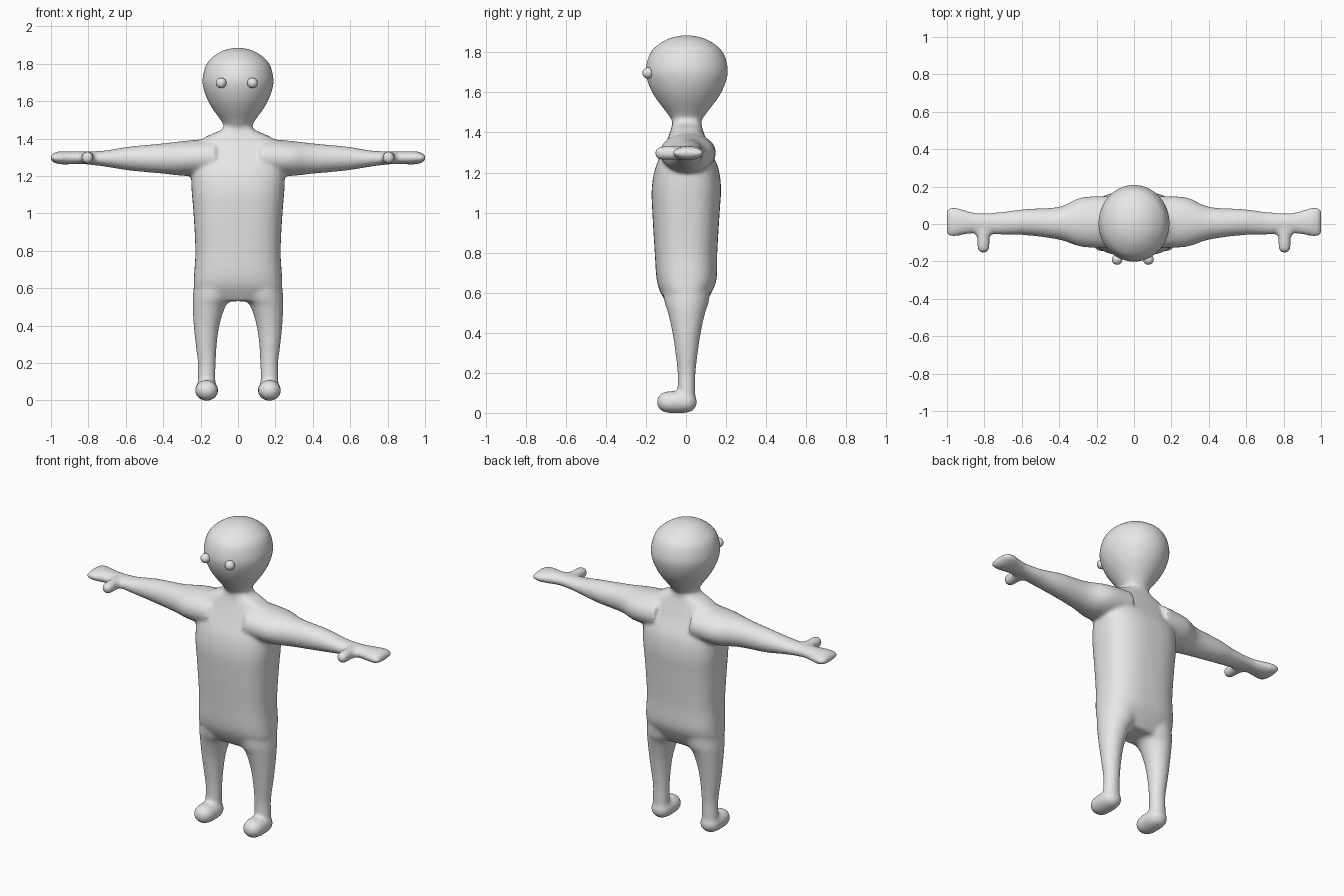
import bpy
import bmesh
import math
from mathutils import Vector

cube = bpy.data.objects.get("Cube")
if cube:
    bpy.data.objects.remove(cube, do_unlink=True)

grey = bpy.data.materials.new("plain grey")
grey.use_nodes = True
grey.diffuse_color = (0.8, 0.8, 0.8, 1)
grey.node_tree.nodes["Principled BSDF"].inputs["Base Color"].default_value = (0.8, 0.8, 0.8, 1)


def spline(a, b, c, d, t):
    """Smooth blend between b and c."""
    return 0.5 * (2 * b + (c - a) * t + (2 * a - 5 * b + 4 * c - d) * t * t
                  + (3 * b - a - 3 * c + d) * t ** 3)


def refine(sections, steps=5):
    """Add smooth in-between sections to a coarse list."""
    last = len(sections) - 1
    result = []
    for i in range(last):
        near = [sections[min(max(i + k, 0), last)] for k in (-1, 0, 1, 2)]
        for s in range(steps):
            result.append([spline(*values, s / steps) for values in zip(*near)])
    result.append(list(sections[last]))
    return result


def power(value, exponent):
    return math.copysign(abs(value) ** exponent, value)


def loft(bm, sections, u, v, roundness=2.0, sides=40):
    """Skin closed rings; a section is centre x, y, z and the radii along u and v."""
    u, v = Vector(u), Vector(v)
    rings = []
    for x, y, z, ru, rv in refine(sections):
        ring = []
        for k in range(sides):
            angle = math.tau * k / sides
            du = power(math.cos(angle), 2 / roundness) * max(ru, 0.003)
            dv = power(math.sin(angle), 2 / roundness) * max(rv, 0.003)
            ring.append(bm.verts.new(Vector((x, y, z)) + u * du + v * dv))
        rings.append(ring)
    for lower, upper in zip(rings, rings[1:]):
        for k in range(sides):
            n = (k + 1) % sides
            bm.faces.new((lower[k], lower[n], upper[n], upper[k]))
    bm.faces.new(rings[0][::-1])
    bm.faces.new(rings[-1])


X, Y, Z = (1, 0, 0), (0, 1, 0), (0, 0, 1)
bm = bmesh.new()

# Torso and neck: height, half width, centre depth, half depth
torso = [(0.53, 0.2, 0, 0.085), (0.6, 0.235, 0, 0.127), (0.67, 0.235, 0.003, 0.15),
         (0.8, 0.228, 0, 0.156), (1.0, 0.238, 0, 0.168), (1.12, 0.248, 0.002, 0.173),
         (1.22, 0.25, 0.004, 0.158), (1.31, 0.245, 0.003, 0.12), (1.38, 0.215, 0.004, 0.092),
         (1.42, 0.15, 0.004, 0.078), (1.45, 0.085, 0.004, 0.072), (1.5, 0.07, 0.004, 0.07)]
loft(bm, [(0, y, z, w, d) for z, w, y, d in torso], X, Y, roundness=2.6)

# Head: height and half width, a little deeper than wide
head = [(1.45, 0.062), (1.5, 0.094), (1.55, 0.13), (1.6, 0.16), (1.66, 0.183), (1.72, 0.19),
        (1.8, 0.168), (1.85, 0.117), (1.875, 0.066), (1.886, 0.01)]
loft(bm, [(0, 0.004, z, w, w * 1.08) for z, w in head], X, Y)

# Leg: height, centre, half width, half depth
leg = [(0.04, 0.168, 0.05, 0.043), (0.12, 0.168, 0.048, 0.044), (0.2, 0.167, 0.048, 0.045),
       (0.3, 0.17, 0.057, 0.056), (0.4, 0.168, 0.069, 0.071), (0.5, 0.155, 0.087, 0.093),
       (0.55, 0.135, 0.107, 0.11), (0.62, 0.12, 0.115, 0.12)]

# Arm and hand: distance out, centre depth, centre height, half depth, half height
arm = [(0.12, 0.01, 1.3, 0.14, 0.1), (0.28, 0.01, 1.294, 0.132, 0.094),
       (0.4, 0.004, 1.293, 0.088, 0.081), (0.58, 0.01, 1.293, 0.07, 0.064),
       (0.72, 0.003, 1.293, 0.06, 0.042), (0.83, 0.004, 1.297, 0.054, 0.034),
       (0.89, 0.008, 1.297, 0.062, 0.035), (0.95, 0.011, 1.297, 0.077, 0.035),
       (0.985, 0.011, 1.297, 0.078, 0.026), (1.002, 0.011, 1.297, 0.064, 0.01)]


def capsule(bm, x, z, back, front, width, height):
    """Rounded rod pointing to the front, for feet and thumbs."""
    tip = min(width, height)
    start = [(back, 0.25), (back - tip * 0.3, 0.72), (back - tip, 1)]
    end = [(front + tip, 1), (front + tip * 0.3, 0.72), (front, 0.25)]
    loft(bm, [(x, y, z, width * s, height * s) for y, s in start + end], X, Z)


for side in (-1, 1):
    loft(bm, [(side * x, 0.003, z, w, d) for z, x, w, d in leg], X, Y)
    loft(bm, [(side * x, y, z, d, h) for x, y, z, d, h in arm], Y, Z)
    capsule(bm, side * 0.168, 0.054, 0.054, -0.145, 0.06, 0.054)
    capsule(bm, side * 0.805, 1.297, 0.03, -0.155, 0.033, 0.033)
    # Small fillet where the thumb meets the hand
    loft(bm, [(side * 0.805, y, 1.297, w, 0.031) for y, w in
              ((0, 0.07), (-0.04, 0.055), (-0.07, 0.034), (-0.1, 0.03))], X, Z)

bmesh.ops.recalc_face_normals(bm, faces=bm.faces)
mesh = bpy.data.meshes.new("body")
bm.to_mesh(mesh)
bm.free()
mesh.materials.append(grey)
body = bpy.data.objects.new("body", mesh)
bpy.context.collection.objects.link(body)

# Fuse the parts into one soft skin
fuse = body.modifiers.new("fuse", 'REMESH')
fuse.mode = 'VOXEL'
fuse.voxel_size = 0.01
fuse.use_smooth_shade = True
soften = body.modifiers.new("soften", 'SMOOTH')
soften.factor = 0.5
soften.iterations = 10
bpy.context.view_layer.objects.active = body
body.select_set(True)
for name in ("fuse", "soften"):
    bpy.ops.object.modifier_apply(modifier=name)

# Eyes
for name, x in (("right_eye", -0.09), ("left_eye", 0.077)):
    bpy.ops.mesh.primitive_uv_sphere_add(segments=32, ring_count=16, radius=0.028,
                                         location=(x, -0.19, 1.697))
    eye = bpy.context.object
    eye.name = name
    eye.data.materials.append(grey)
    bpy.ops.object.shade_smooth()
